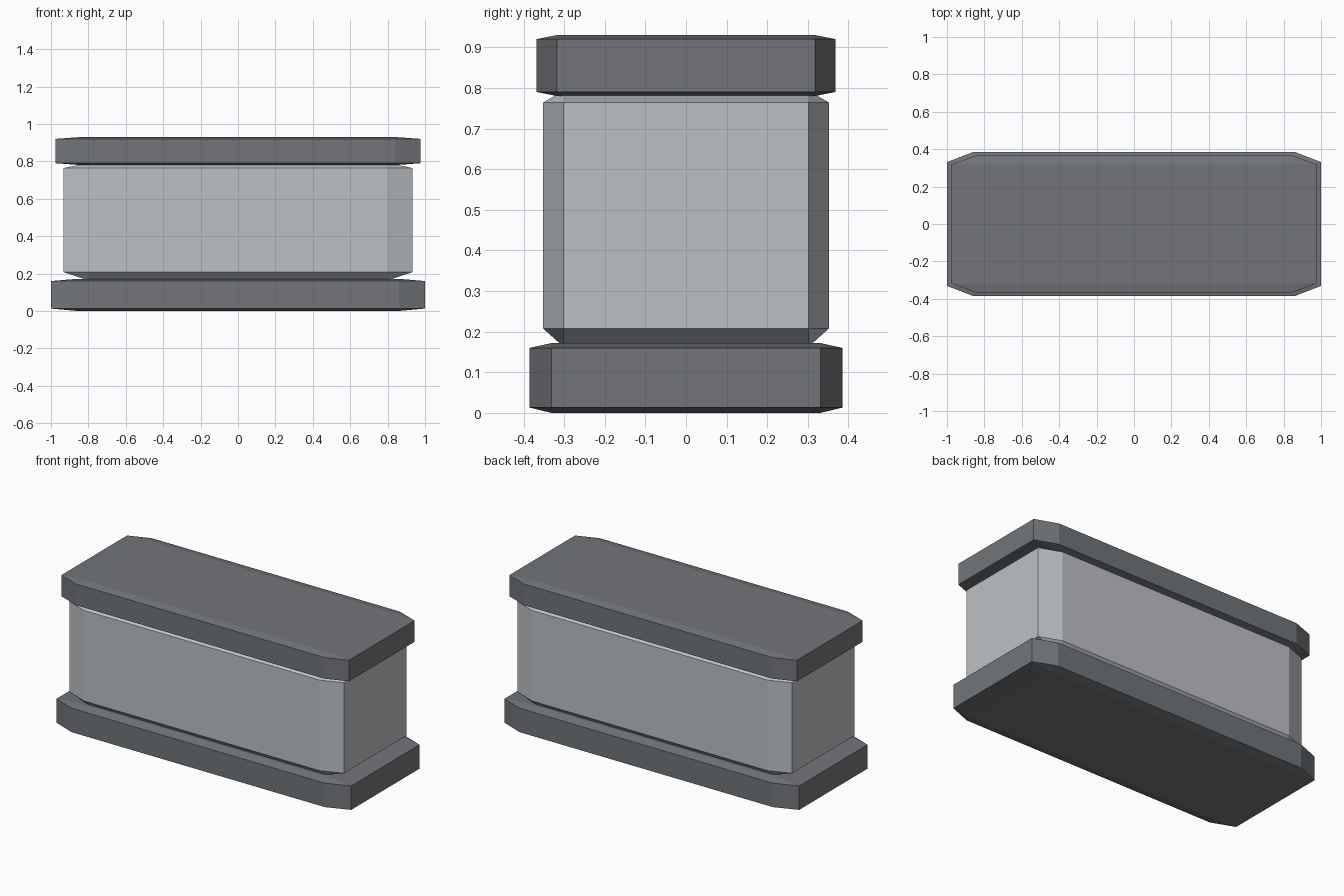
import bpy, bmesh

cube = bpy.data.objects.get("Cube")
if cube:
    bpy.data.objects.remove(cube, do_unlink=True)


def make_material(name, rgb):
    mat = bpy.data.materials.new(name)
    mat.use_nodes = True
    color = (*rgb, 1.0)
    mat.diffuse_color = color
    mat.node_tree.nodes["Principled BSDF"].inputs["Base Color"].default_value = color
    return mat


def chamfered_block(name, outer, inner, levels, mat):
    """Chamfered cube stretched so its faces sit at outer and its cuts start at inner."""
    bm = bmesh.new()
    bmesh.ops.create_cube(bm, size=2)
    bmesh.ops.bevel(bm, geom=bm.edges[:], offset=0.5, offset_type='OFFSET',
                    segments=1, profile=0.5, affect='EDGES')
    bottom, lower, upper, top = levels
    for v in bm.verts:
        for axis in (0, 1):
            size = outer[axis] if abs(v.co[axis]) > 0.75 else inner[axis]
            v.co[axis] = size if v.co[axis] > 0 else -size
        z = v.co.z
        if z > 0:
            v.co.z = top if z > 0.75 else upper
        else:
            v.co.z = bottom if z < -0.75 else lower
    bmesh.ops.recalc_face_normals(bm, faces=bm.faces[:])
    mesh = bpy.data.meshes.new(name)
    bm.to_mesh(mesh)
    bm.free()
    mesh.materials.append(mat)
    obj = bpy.data.objects.new(name, mesh)
    bpy.context.collection.objects.link(obj)
    return obj


dark = make_material("dark grey", (0.168, 0.179, 0.195))
light = make_material("light grey", (0.51, 0.535, 0.555))

# Wide foot slab, pale middle block and slightly narrower cap slab
chamfered_block("base_slab", (1.0, 0.385), (0.86, 0.331), (0, 0.013, 0.16, 0.172), dark)
chamfered_block("middle_block", (0.932, 0.352), (0.80, 0.302), (0.163, 0.208, 0.764, 0.793), light)
chamfered_block("top_slab", (0.976, 0.368), (0.84, 0.318), (0.78, 0.79, 0.92, 0.93), dark)
